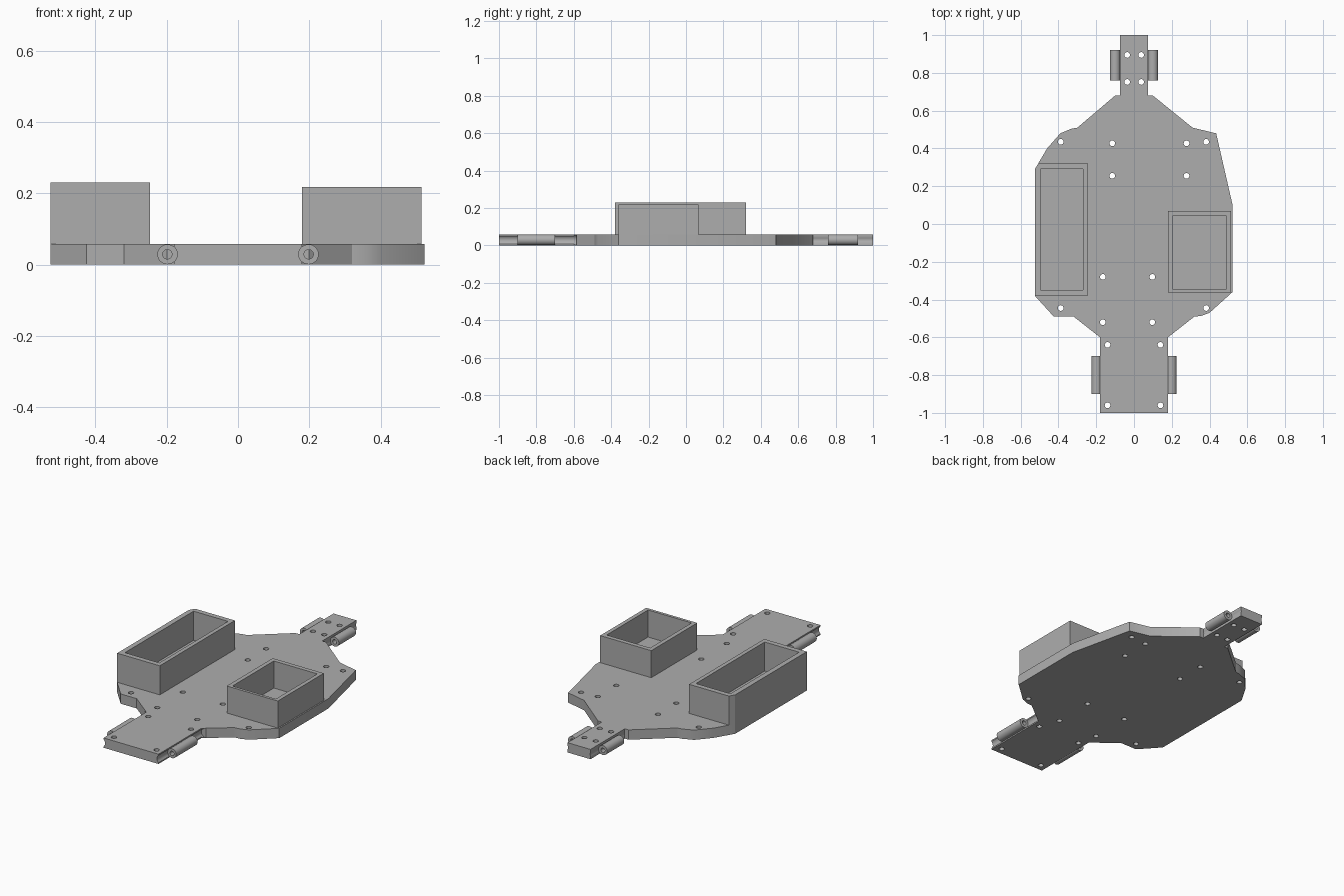
import bpy, bmesh, math
from mathutils import Matrix, Vector

cube = bpy.data.objects.get("Cube")
if cube:
    bpy.data.objects.remove(cube, do_unlink=True)

T = 0.058            # plate thickness
PIN_R, BORE_R = 0.028, 0.013

grey = bpy.data.materials.new("plain_grey")
grey.use_nodes = True
colour = (0.42, 0.42, 0.42, 1)
grey.diffuse_color = colour
grey.node_tree.nodes["Principled BSDF"].inputs["Base Color"].default_value = colour


def finish(name, bm):
    bmesh.ops.recalc_face_normals(bm, faces=bm.faces)
    mesh = bpy.data.meshes.new(name)
    bm.to_mesh(mesh)
    bm.free()
    mesh.materials.append(grey)
    obj = bpy.data.objects.new(name, mesh)
    bpy.context.collection.objects.link(obj)
    return obj


def prism(name, outline, z0, z1):
    bm = bmesh.new()
    face = bm.faces.new([bm.verts.new((x, y, z0)) for x, y in outline])
    top = bmesh.ops.extrude_face_region(bm, geom=[face])["geom"]
    bmesh.ops.translate(bm, vec=(0, 0, z1 - z0),
                        verts=[v for v in top if isinstance(v, bmesh.types.BMVert)])
    return finish(name, bm)


def rectangle(x0, x1, y0, y1):
    return [(x0, y0), (x1, y0), (x1, y1), (x0, y1)]


def add_rod(bm, centre, radius, length, along_y=False, sides=32):
    m = Matrix.Translation(Vector(centre))
    if along_y:
        m = m @ Matrix.Rotation(math.pi / 2, 4, "X")
    bmesh.ops.create_cone(bm, cap_ends=True, segments=sides, radius1=radius,
                          radius2=radius, depth=length, matrix=m)


def cut(obj, cutter):
    mod = obj.modifiers.new("cut", "BOOLEAN")
    mod.operation, mod.solver, mod.object = "DIFFERENCE", "EXACT", cutter
    select(obj)
    bpy.ops.object.modifier_apply(modifier=mod.name)
    bpy.data.objects.remove(cutter, do_unlink=True)


def select(obj):
    bpy.ops.object.select_all(action="DESELECT")
    obj.select_set(True)
    bpy.context.view_layer.objects.active = obj


def smooth(obj):
    select(obj)
    bpy.ops.object.shade_smooth_by_angle(angle=math.radians(30))


# Base plate with a wide front tab and a narrow rear tab
plate = prism("base_plate", [
    (-0.18, -1), (0.18, -1), (0.18, -0.6), (0.32, -0.49), (0.355, -0.487),
    (0.40, -0.47), (0.522, -0.36), (0.522, 0.10), (0.435, 0.48), (0.31, 0.51),
    (0.10, 0.68), (0.075, 0.68), (0.075, 1), (-0.075, 1), (-0.075, 0.68),
    (-0.10, 0.68), (-0.30, 0.51), (-0.33, 0.505), (-0.39, 0.48), (-0.46, 0.40),
    (-0.525, 0.29), (-0.525, -0.38), (-0.425, -0.49), (-0.32, -0.49),
    (-0.18, -0.6)], 0, T)

# Screw holes
holes = [(x, y) for xs, ys in [
    ((-0.388, 0.382), (0.435, -0.445)),
    ((-0.115, 0.278), (0.427, 0.255)),
    ((-0.165, 0.097), (-0.28, -0.52)),
    ((-0.14, 0.14), (-0.64, -0.96)),
    ((-0.036, 0.038), (0.895, 0.752))] for x in xs for y in ys]
bm = bmesh.new()
for x, y in holes:
    add_rod(bm, (x, y, T / 2), 0.015, 0.2, sides=24)
cut(plate, finish("hole_cutter", bm))

# Hinge: centre x, groove start and end, barrel start and end
hinges = {"front": (0.198, -1.1, -0.585, -0.9, -0.7),
          "rear": (0.1, 0.68, 1.1, 0.76, 0.92)}
bm = bmesh.new()
for x, g0, g1, b0, b1 in hinges.values():
    for side in (-1, 1):
        add_rod(bm, (side * x, (g0 + g1) / 2, T / 2), PIN_R, g1 - g0, True)
cut(plate, finish("groove_cutter", bm))
smooth(plate)

# Hollow hinge barrels seated in the side grooves
for end, (x, g0, g1, b0, b1) in hinges.items():
    for side, label in ((-1, "right"), (1, "left")):
        centre = (side * x, (b0 + b1) / 2, T / 2)
        bm = bmesh.new()
        add_rod(bm, centre, PIN_R, b1 - b0, True)
        barrel = finish(f"{end}_{label}_hinge_barrel", bm)
        bm = bmesh.new()
        add_rod(bm, centre, BORE_R, 1, True)
        cut(barrel, finish("bore_cutter", bm))
        smooth(barrel)

# Open trays; the long one follows the plate's chamfered corner
long_tray = prism("long_tray", [(-0.525, -0.38), (-0.246, -0.38), (-0.246, 0.322),
                                (-0.506, 0.322), (-0.525, 0.29)], T, 0.23)
cut(long_tray, prism("long_cavity", rectangle(-0.495, -0.27, -0.35, 0.292), 0, 0.4))
short_tray = prism("short_tray", rectangle(0.18, 0.514, -0.362, 0.068), T, 0.218)
cut(short_tray, prism("short_cavity", rectangle(0.205, 0.49, -0.345, 0.042), 0, 0.4))
